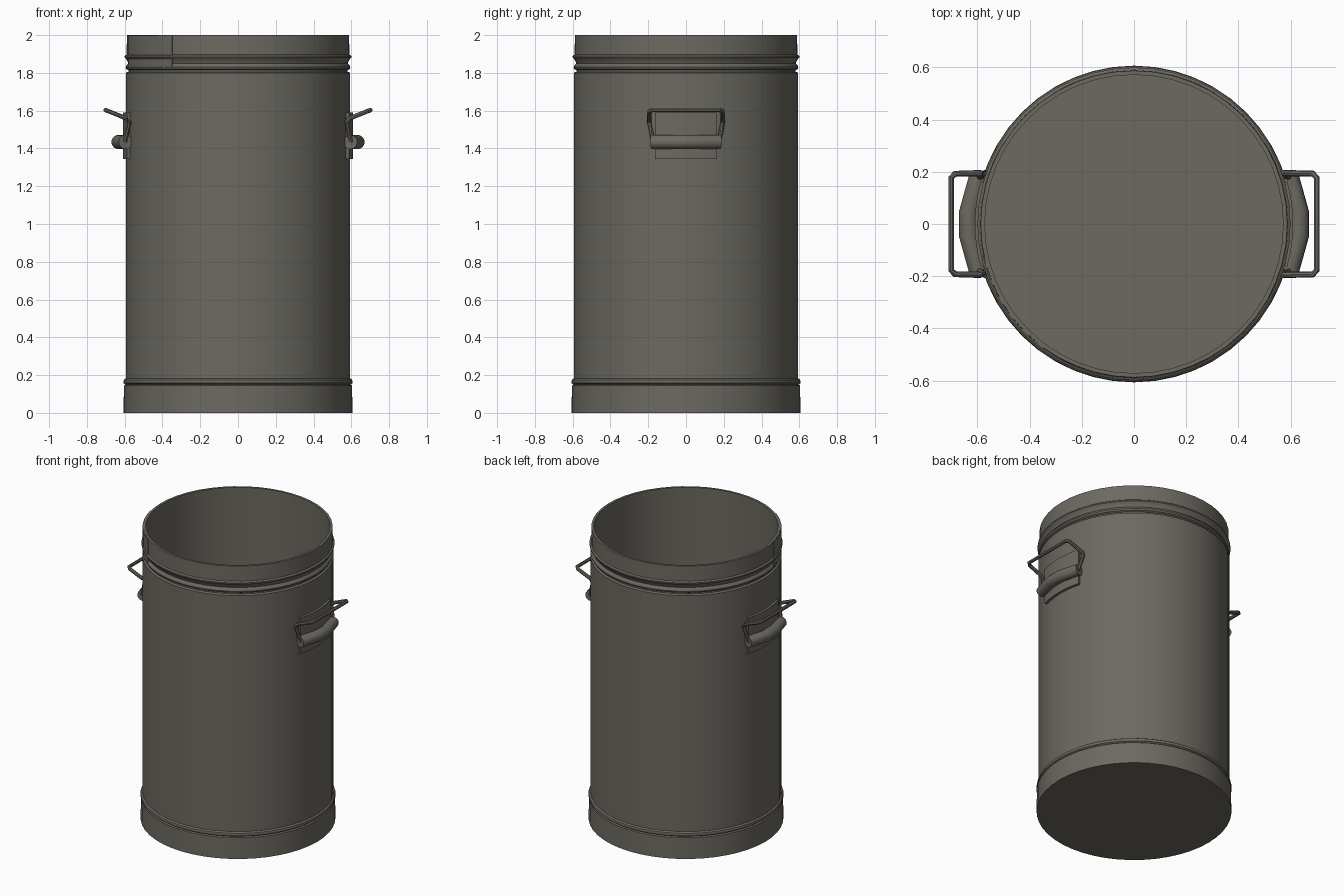
import bpy, bmesh, math
from math import sin, cos, radians
from mathutils import Vector

cube = bpy.data.objects.get("Cube")
if cube:
    bpy.data.objects.remove(cube, do_unlink=True)

metal = bpy.data.materials.new("dull grey metal")
metal.use_nodes = True
colour = (0.15, 0.142, 0.12, 1)
metal.diffuse_color = colour
metal.node_tree.nodes["Principled BSDF"].inputs["Base Color"].default_value = colour


def finish(name, bm):
    """Turn a bmesh into a smooth-shaded object with the metal material."""
    bmesh.ops.recalc_face_normals(bm, faces=bm.faces)
    mesh = bpy.data.meshes.new(name)
    bm.to_mesh(mesh)
    bm.free()
    obj = bpy.data.objects.new(name, mesh)
    bpy.context.collection.objects.link(obj)
    mesh.materials.append(metal)
    bpy.ops.object.select_all(action='DESELECT')
    obj.select_set(True)
    bpy.context.view_layer.objects.active = obj
    bpy.ops.object.shade_smooth_by_angle(angle=radians(35))
    return obj


def lathe(name, profile, steps=48):
    """Spin a (radius, height) profile about the z axis."""
    bm = bmesh.new()
    verts = [bm.verts.new((r, 0, z)) for r, z in profile]
    edges = [bm.edges.new(pair) for pair in zip(verts, verts[1:])]
    bmesh.ops.spin(bm, geom=verts + edges, axis=(0, 0, 1), cent=(0, 0, 0),
                   angle=2 * math.pi, steps=steps)
    bmesh.ops.remove_doubles(bm, verts=bm.verts, dist=0.0005)
    return finish(name, bm)


def curved_plate(name, radius, thick, start, end, low, high, steps=8):
    """Sheet wrapped round the z axis between two angles in degrees."""
    bm = bmesh.new()
    rings = []
    for i in range(steps + 1):
        a = radians(start + (end - start) * i / steps)
        section = ((radius, low), (radius + thick, low),
                   (radius + thick, high), (radius, high))
        rings.append([bm.verts.new((r * cos(a), r * sin(a), z)) for r, z in section])
    for a, b in zip(rings, rings[1:]):
        for k in range(4):
            n = (k + 1) % 4
            bm.faces.new((a[k], a[n], b[n], b[k]))
    bm.faces.new(rings[0])
    bm.faces.new(rings[-1])
    return finish(name, bm)


def tube(name, points, radius, sides=8):
    """Sweep a round section along an open path, with mitred bends."""
    bm = bmesh.new()
    pts = [Vector(p) for p in points]
    rings = []
    for i, p in enumerate(pts):
        before = (p - pts[i - 1]).normalized() if i else Vector()
        after = (pts[i + 1] - p).normalized() if i < len(pts) - 1 else Vector()
        along = (before + after).normalized()
        # the rod lies mostly in a sloping plane, so a fixed guide is steady
        u = along.cross(Vector((-0.4, 0, 1))).normalized()
        v = along.cross(u)
        rings.append([bm.verts.new(p + radius * (u * cos(t) + v * sin(t)))
                      for t in (2 * math.pi * k / sides for k in range(sides))])
    for a, b in zip(rings, rings[1:]):
        for k in range(sides):
            n = (k + 1) % sides
            bm.faces.new((a[k], a[n], b[n], b[k]))
    bm.faces.new(rings[0])
    bm.faces.new(rings[-1])
    return finish(name, bm)


# Drum shell: foot band, bead, wall, neck beads, rim, then the inside
lathe("drum_body", [
    (0, 0), (0.606, 0), (0.604, 0.145), (0.595, 0.15), (0.605, 0.157),
    (0.607, 0.165), (0.604, 0.175), (0.594, 0.182),
    (0.594, 1.80), (0.581, 1.806), (0.581, 1.814),
    (0.592, 1.82), (0.595, 1.83), (0.59, 1.842), (0.581, 1.85),
    (0.586, 1.862), (0.590, 1.87), (0.600, 1.882), (0.600, 1.89), (0.590, 1.897),
    (0.588, 2.0), (0.572, 2.0), (0.572, 0.03), (0, 0.03)])

# Overlapping seam of the rim sheet
curved_plate("rim_seam", 0.588, 0.005, 192, 234, 1.83, 1.998)

# Handles, one on each side
for side, s in (("left", 1), ("right", -1)):
    mid = 0 if s > 0 else 180
    curved_plate(side + "_handle_plate", 0.592, 0.018, mid - 15.5, mid + 15.5, 1.345, 1.59)

    # Rolled sleeve that holds the bail
    sleeve = [(s * x, y, 1.434) for x, y in (
        (0.595, -0.18), (0.612, -0.12), (0.633, -0.045),
        (0.633, 0.045), (0.612, 0.12), (0.595, 0.18))]
    tube(side + "_handle_sleeve", sleeve, 0.038, 12)

    # Bent wire bail with clipped corners
    half = [(0.6, 0.175, 1.435), (0.574, 0.195, 1.54), (0.588, 0.195, 1.558),
            (0.685, 0.193, 1.597), (0.701, 0.177, 1.603)]
    path = half + [(x, -y, z) for x, y, z in reversed(half)]
    tube(side + "_handle_bail", [(s * x, y, z) for x, y, z in path], 0.012)
